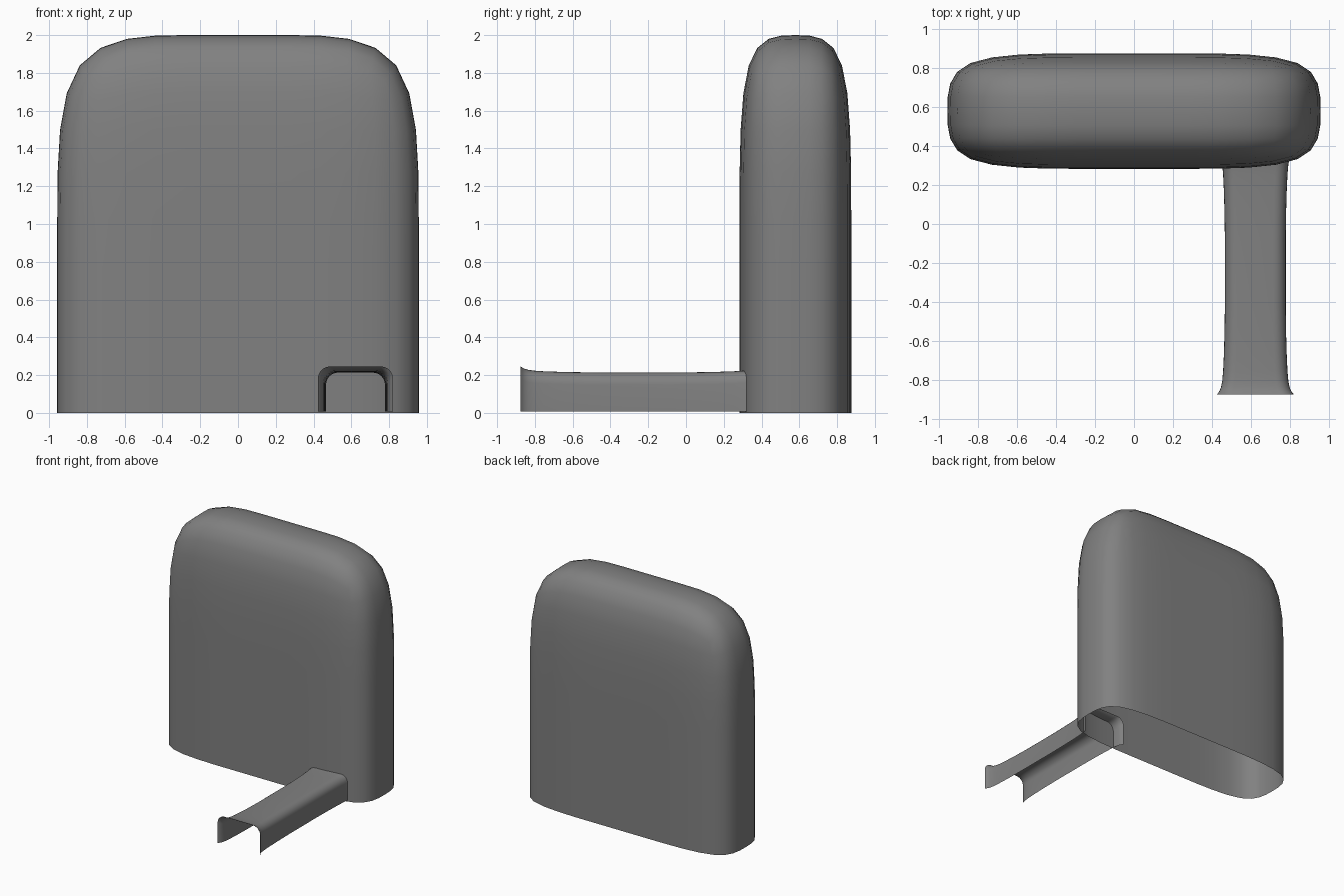
import bpy, bmesh, math

if "Cube" in bpy.data.objects:
    bpy.data.objects.remove(bpy.data.objects["Cube"])

grey = bpy.data.materials.new("mid grey")
grey.diffuse_color = (0.22, 0.22, 0.22, 1)
grey.use_nodes = True
grey.node_tree.nodes["Principled BSDF"].inputs["Base Color"].default_value = grey.diffuse_color


def make_object(name, bm):
    bmesh.ops.recalc_face_normals(bm, faces=bm.faces)
    mesh = bpy.data.meshes.new(name)
    bm.to_mesh(mesh)
    bm.free()
    mesh.materials.append(grey)
    for p in mesh.polygons:
        p.use_smooth = True
    ob = bpy.data.objects.new(name, mesh)
    bpy.context.collection.objects.link(ob)
    return ob


# Rounded slab: coarse open-bottomed box cage, smoothed by subdivision
CY, H = 0.579, 0.296
plan = [(-0.957, CY - H), (-0.24, CY - H), (0.24, CY - H), (0.957, CY - H), (0.957, CY),
        (0.957, CY + H), (0.24, CY + H), (-0.24, CY + H), (-0.957, CY + H), (-0.957, CY)]
bm = bmesh.new()
rings = [[bm.verts.new((x, y, z)) for x, y in plan] for z in (0, 1.04, 2)]
for low, high in zip(rings, rings[1:]):
    for i in range(10):
        j = (i + 1) % 10
        bm.faces.new((low[i], low[j], high[j], high[i]))
t = rings[-1]
mid = [t[9]] + [bm.verts.new((x, CY, 2)) for x in (-0.24, 0.24)] + [t[4]]
back = [t[8], t[7], t[6], t[5]]
for i in range(3):
    bm.faces.new((t[i], t[i + 1], mid[i + 1], mid[i]))
    bm.faces.new((mid[i], mid[i + 1], back[i + 1], back[i]))
body = make_object("rounded_body", bm)
sub = body.modifiers.new("smooth", 'SUBSURF')
sub.levels = sub.render_levels = 2

# Open channel: inverted U section, flared at both ends
Y0, Y1, CX = -0.875, 0.375, 0.622


def section(y):
    d = min(y - Y0, Y1 - y)
    flare = 0.025 * math.exp(-d / 0.025) + 0.02 * math.exp(-d / 0.2)
    w, top, r = 0.154 + flare, 0.212 + 0.75 * flare, 0.065
    arc = [(w - r + r * math.cos(a), top - r + r * math.sin(a))
           for a in (math.radians(15 * k) for k in range(7))]
    half = [(w, 0.008)] + arc
    return half + [(-x, z) for x, z in reversed(half)]


ends = [0, 0.01, 0.022, 0.04, 0.07, 0.12, 0.2, 0.3, 0.45]
ys = [Y0 + d for d in ends] + [Y1 - d for d in reversed(ends)]
bm = bmesh.new()
rows = [[bm.verts.new((CX + x, y, z)) for x, z in section(y)] for y in ys]
for a, b in zip(rows, rows[1:]):
    for i in range(len(a) - 1):
        bm.faces.new((a[i], a[i + 1], b[i + 1], b[i]))
for f in bm.faces:
    f.normal_update()
make_object("spout_channel", bm)
